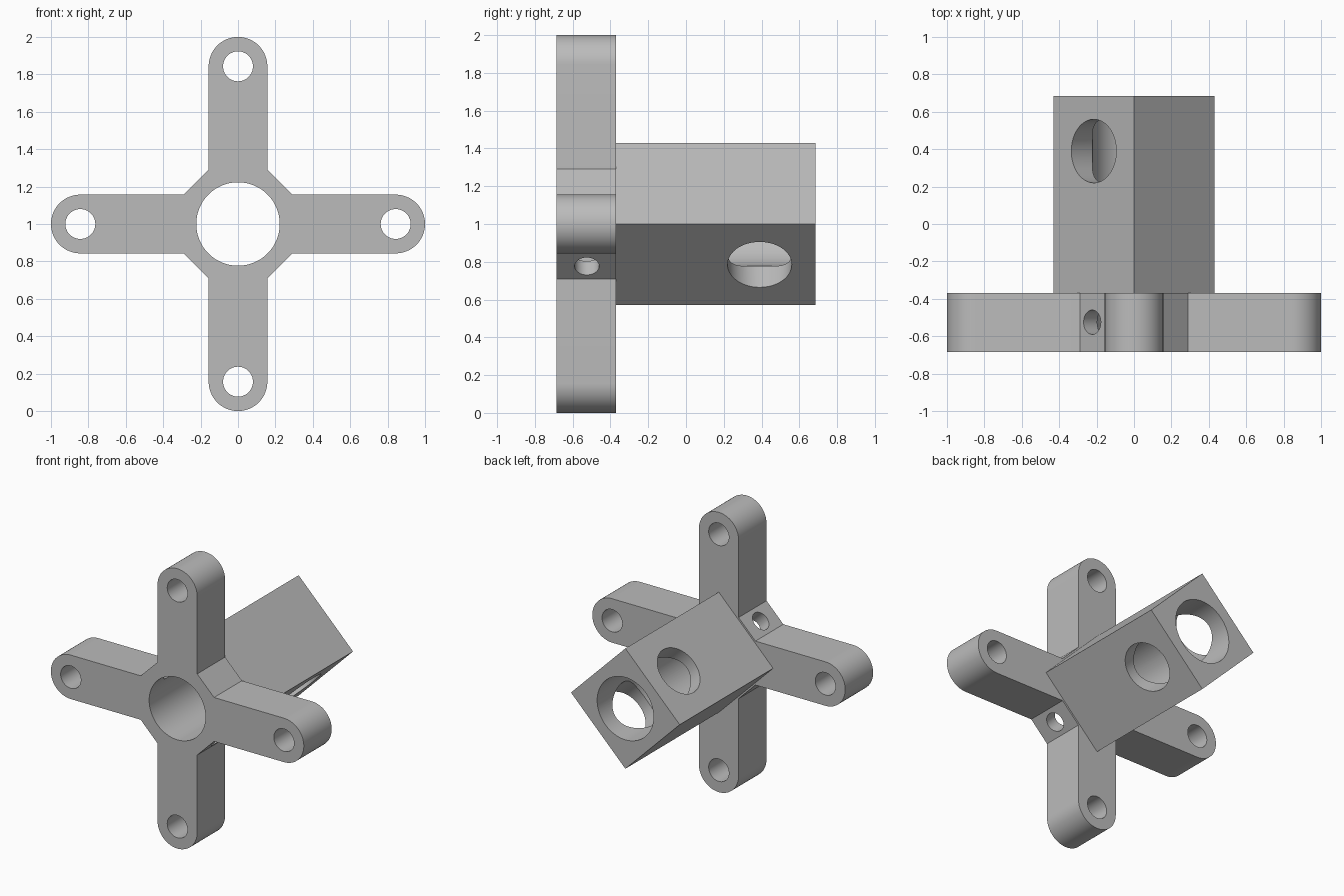
import bpy, bmesh, math
from mathutils import Vector, Matrix

if "Cube" in bpy.data.objects:
    bpy.data.objects.remove(bpy.data.objects["Cube"], do_unlink=True)

FRONT, STEP, BACK = -0.685, -0.37, 0.685   # depth stations along y
MID = 1.0                                  # height of the bore axis
ARM = 0.157                                # half width of an arm
TIP = 1.0 - ARM                            # centre of the rounded arm tip
WEB = 0.29                                 # where the corner chamfer meets an arm
BLOCK = 0.43                               # half diagonal of the block

grey = bpy.data.materials.new("machined_grey")
grey.use_nodes = True
colour = (0.5, 0.5, 0.5, 1)
grey.diffuse_color = colour
grey.node_tree.nodes["Principled BSDF"].inputs["Base Color"].default_value = colour


def prism(name, outline, y0, y1):
    """Extrude an x-z outline along y."""
    bm = bmesh.new()
    face = bm.faces.new([bm.verts.new((x, y0, z + MID)) for x, z in outline])
    grown = bmesh.ops.extrude_face_region(bm, geom=[face])["geom"]
    verts = [g for g in grown if isinstance(g, bmesh.types.BMVert)]
    bmesh.ops.translate(bm, verts=verts, vec=(0, y1 - y0, 0))
    bmesh.ops.recalc_face_normals(bm, faces=bm.faces)
    mesh = bpy.data.meshes.new(name)
    bm.to_mesh(mesh)
    bm.free()
    mesh.materials.append(grey)
    obj = bpy.data.objects.new(name, mesh)
    bpy.context.collection.objects.link(obj)
    return obj


def drill(name, centre, axis, radius, length, segments=64):
    """Cylinder used as a hole cutter."""
    bpy.ops.mesh.primitive_cylinder_add(vertices=segments, radius=radius, depth=length)
    obj = bpy.context.object
    obj.name = name
    turn = Vector(axis).to_track_quat("Z", "Y").to_matrix().to_4x4()
    obj.matrix_world = Matrix.Translation(centre) @ turn
    obj.data.materials.append(grey)
    obj.hide_render = True
    return obj


def combine(target, tool, operation):
    mod = target.modifiers.new(tool.name, "BOOLEAN")
    mod.operation, mod.solver, mod.object = operation, "EXACT", tool
    bpy.context.view_layer.objects.active = target
    bpy.ops.object.modifier_apply(modifier=mod.name)
    bpy.data.objects.remove(tool, do_unlink=True)


# Four-armed plate: one rounded arm and chamfer, repeated by quarter turns
outline = []
for quarter in range(4):
    arm = [(WEB, -ARM)]
    for i in range(33):
        a = math.pi * (i / 32 - 0.5)
        arm.append((TIP + ARM * math.cos(a), ARM * math.sin(a)))
    arm.append((WEB, ARM))
    turn = Matrix.Rotation(quarter * math.pi / 2, 2)
    outline += [tuple(turn @ Vector(p)) for p in arm]
body = prism("cross_bracket", outline, FRONT, STEP)

# Square block behind the plate, standing on its edge
diamond = [(BLOCK, 0), (0, BLOCK), (-BLOCK, 0), (0, -BLOCK)]
combine(body, prism("block", diamond, STEP - 0.12, BACK), "UNION")

# Main bore, arm tip holes, and the two diagonal cross holes
holes = [drill("main_bore", (0, 0, MID), (0, 1, 0), 0.223, 2, 96)]
for dx, dz in ((1, 0), (0, 1), (-1, 0), (0, -1)):
    holes.append(drill("tip_hole", (dx * TIP, -0.53, MID + dz * TIP), (0, 1, 0), 0.08, 1))
holes.append(drill("block_cross_hole", (0, 0.39, MID), (-1, 0, 1), 0.17, 2))
holes.append(drill("pin_hole", (0, -0.525, MID), (-1, 0, 1), 0.065, 2, 48))
for hole in holes:
    combine(body, hole, "DIFFERENCE")

bpy.ops.object.select_all(action="DESELECT")
body.select_set(True)
bpy.context.view_layer.objects.active = body
bpy.ops.object.shade_smooth_by_angle(angle=math.radians(30))
